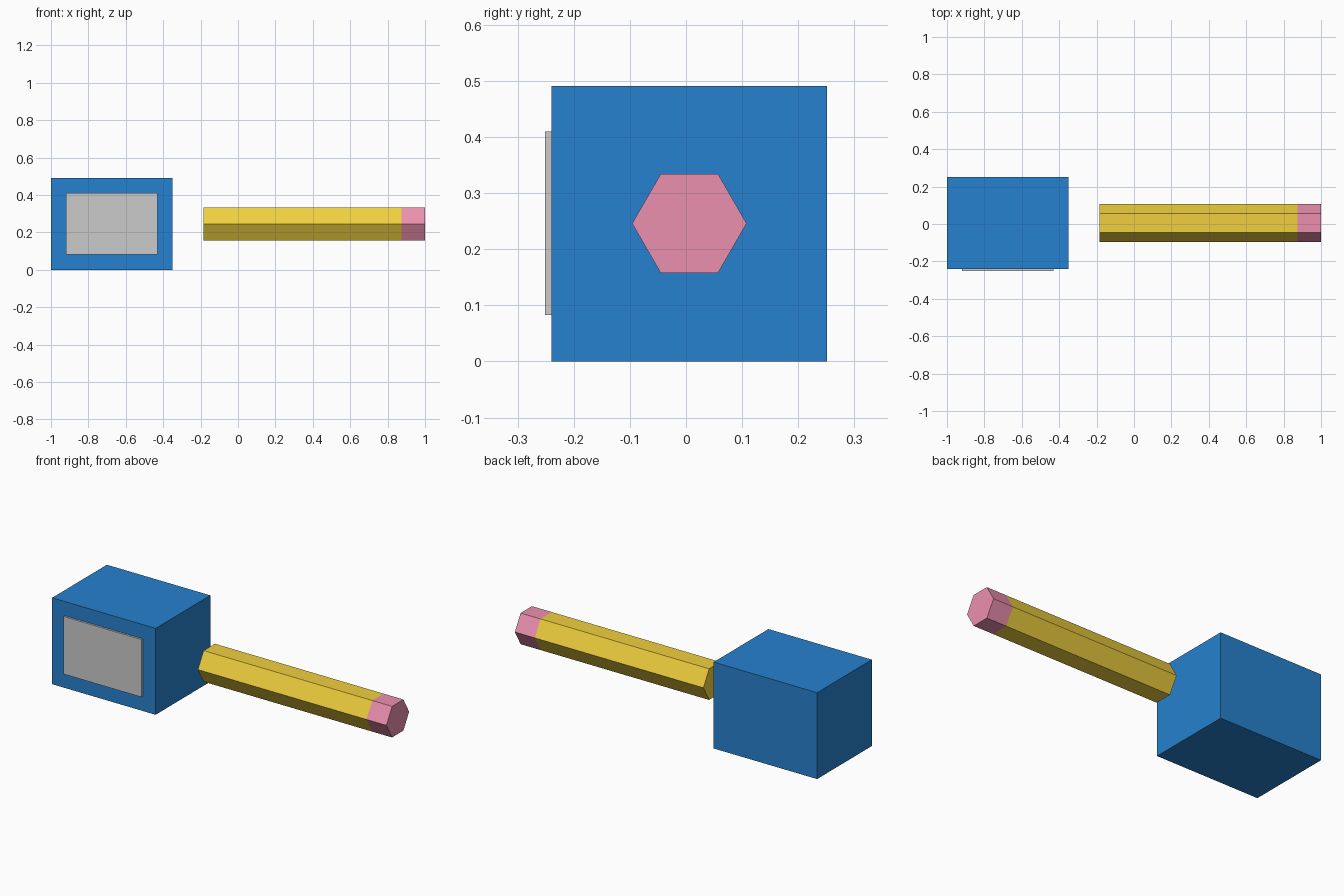
import bpy
from math import pi

if "Cube" in bpy.data.objects:
    bpy.data.objects.remove(bpy.data.objects["Cube"])


def paint(obj, name, color):
    mat = bpy.data.materials.new(name)
    mat.diffuse_color = (*color, 1)
    mat.use_nodes = True
    mat.node_tree.nodes["Principled BSDF"].inputs["Base Color"].default_value = mat.diffuse_color
    obj.data.materials.append(mat)


def box(name, lo, hi):
    center = [(a + b) / 2 for a, b in zip(lo, hi)]
    bpy.ops.mesh.primitive_cube_add(size=1, location=center)
    obj = bpy.context.object
    obj.name = name
    obj.scale = [b - a for a, b in zip(lo, hi)]
    bpy.ops.object.transform_apply(location=False, rotation=False, scale=True)
    return obj


def hex_rod(name, x0, x1, radius=0.102, y=0.006, z=0.246):
    # six-sided bar along x, with corners pointing to +y and -y
    bpy.ops.mesh.primitive_cylinder_add(
        vertices=6, radius=radius, depth=x1 - x0,
        location=((x0 + x1) / 2, y, z), rotation=(0, pi / 2, 0))
    obj = bpy.context.object
    obj.name = name
    bpy.ops.object.transform_apply(location=False, rotation=True, scale=False)
    return obj


# Sharpener block with the thin blade on its front
paint(box("sharpener_body", (-1, -0.24, 0), (-0.35, 0.251, 0.491)), "blue", (0.02, 0.22, 0.62))
box("blade", (-0.92, -0.251, 0.083), (-0.43, -0.235, 0.41))

# Hexagonal pencil and its eraser end
paint(hex_rod("pencil_shaft", -0.185, 0.875), "yellow", (0.87, 0.63, 0.05))
paint(hex_rod("pencil_eraser", 0.875, 1.0), "pink", (0.83, 0.28, 0.42))
